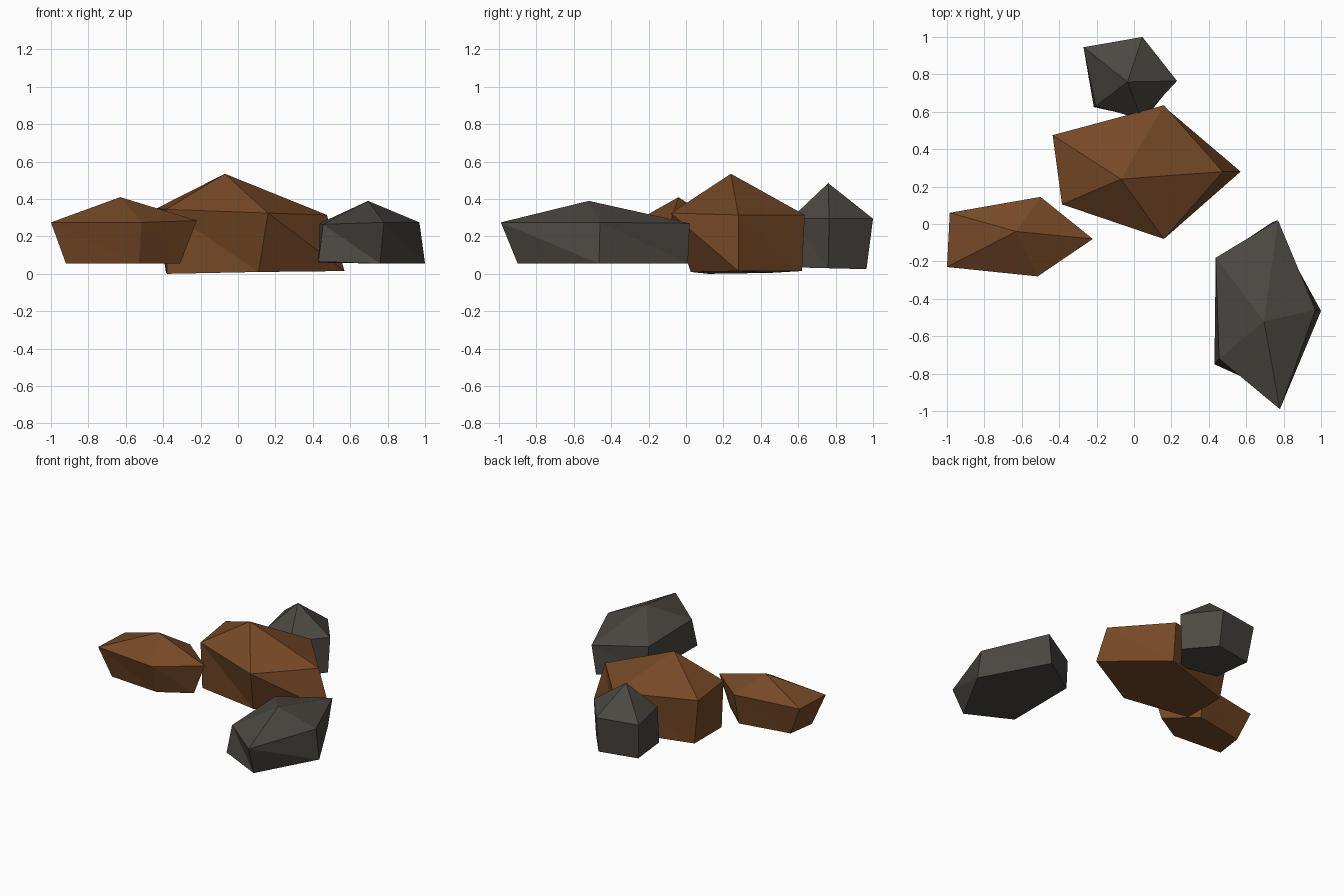
import bpy, bmesh


def material(name, rgb):
    m = bpy.data.materials.new(name)
    m.diffuse_color = (*rgb, 1)
    return m


BROWN = material("brown stone", (0.180, 0.066, 0.020))
GREY = material("dark grey stone", (0.072, 0.064, 0.054))


def rock(name, mat, apex, top_z, base_z, top, base):
    """Five-sided faceted rock: base ring, shoulder ring (both counter-clockwise) and a peak."""
    bm = bmesh.new()
    up = [bm.verts.new((x, y, z)) for (x, y), z in zip(top, top_z)]
    lo = [bm.verts.new((x, y, z)) for (x, y), z in zip(base, base_z)]
    peak = bm.verts.new(apex)
    n = len(up)
    for i in range(n):
        j = (i + 1) % n
        bm.faces.new((up[i], up[j], peak))
        bm.faces.new((up[i], lo[j], up[j]))
        bm.faces.new((up[i], lo[i], lo[j]))
    bm.faces.new(lo[::-1])
    bmesh.ops.recalc_face_normals(bm, faces=bm.faces)
    me = bpy.data.meshes.new(name)
    bm.to_mesh(me)
    bm.free()
    me.materials.append(mat)
    ob = bpy.data.objects.new(name, me)
    bpy.context.collection.objects.link(ob)
    return ob


# Large central rock
rock("large_brown_rock", BROWN, (-0.07, 0.24, 0.535),
     (0.325, 0.315, 0.315, 0.35, 0.345), (0.01, 0.015, 0.015, 0.005, 0),
     [(0.16, -0.08), (0.475, 0.28), (0.16, 0.635), (-0.435, 0.475), (-0.385, 0.105)],
     [(0.11, 0.025), (0.57, 0.28), (0.17, 0.62), (-0.385, 0.45), (-0.38, 0.12)])

# Small brown rock on the left
rock("small_brown_rock", BROWN, (-0.63, -0.04, 0.41),
     (0.275, 0.285, 0.285, 0.275, 0.275), (0.055,) * 5,
     [(-0.515, -0.28), (-0.22, -0.08), (-0.5, 0.145), (-0.985, 0.06), (-1.0, -0.23)],
     [(-0.53, -0.21), (-0.31, -0.08), (-0.51, 0.10), (-0.89, 0.03), (-0.92, -0.18)])

# Long grey rock at the front right
rock("long_grey_rock", GREY, (0.695, -0.52, 0.39),
     (0.275, 0.275, 0.27, 0.27, 0.265), (0.055, 0.055, 0.055, 0.06, 0.065),
     [(0.78, -0.99), (0.97, -0.46), (0.77, 0.02), (0.437, -0.18), (0.455, -0.72)],
     [(0.76, -0.90), (1.0, -0.465), (0.74, 0.01), (0.44, -0.19), (0.43, -0.75)])

# Small grey rock at the back
rock("small_grey_rock", GREY, (-0.035, 0.76, 0.485),
     (0.295, 0.295, 0.295, 0.3, 0.3), (0.035, 0.03, 0.025, 0.03, 0.035),
     [(0.04, 0.56), (0.23, 0.765), (0.045, 1.0), (-0.27, 0.945), (-0.205, 0.63)],
     [(0.06, 0.565), (0.215, 0.76), (0.05, 0.965), (-0.24, 0.91), (-0.215, 0.625)])
